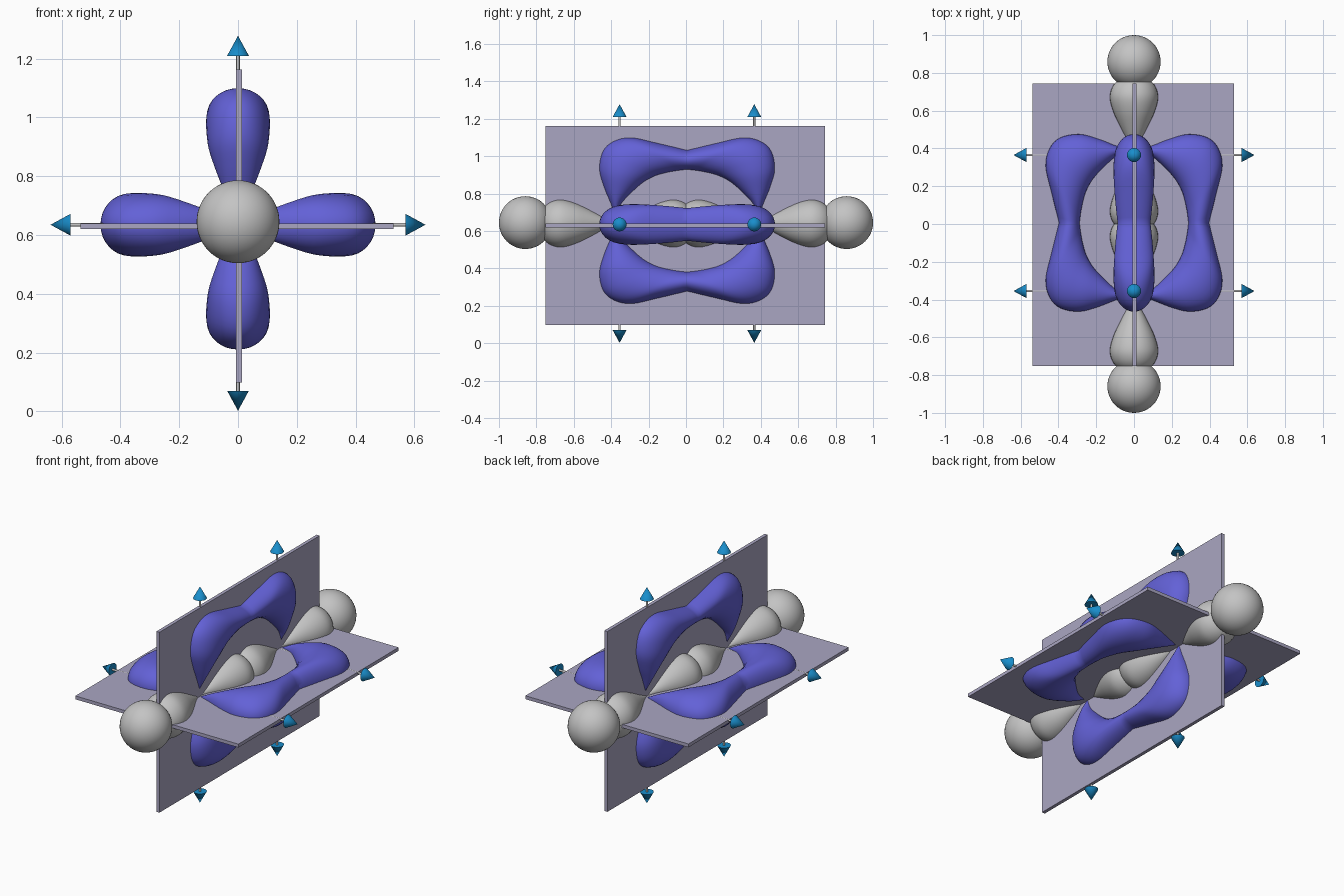
import bpy, bmesh, math
from mathutils import Vector, Matrix

if "Cube" in bpy.data.objects:
    bpy.data.objects.remove(bpy.data.objects["Cube"])

CZ, CY = 0.635, 0.36          # axis height, atom offset along y


def material(name, rgb):
    m = bpy.data.materials.new(name)
    m.diffuse_color = (*rgb, 1)
    m.use_nodes = True
    m.node_tree.nodes["Principled BSDF"].inputs["Base Color"].default_value = m.diffuse_color
    return m


BLUE = material("violet blue", (0.125, 0.12, 0.68))
GREY = material("light grey", (0.55, 0.55, 0.55))
LILAC = material("lilac", (0.40, 0.38, 0.54))
CYAN = material("arrow blue", (0.01, 0.27, 0.60))


def finish(name, bm, mat, angle=30):
    bmesh.ops.recalc_face_normals(bm, faces=bm.faces)
    me = bpy.data.meshes.new(name)
    bm.to_mesh(me)
    bm.free()
    ob = bpy.data.objects.new(name, me)
    bpy.context.collection.objects.link(ob)
    me.materials.append(mat)
    if angle:
        bpy.ops.object.select_all(action='DESELECT')
        ob.select_set(True)
        bpy.context.view_layer.objects.active = ob
        bpy.ops.object.shade_smooth_by_angle(angle=math.radians(angle))
    return ob


def loft(rings):
    """Closed skin through rings of points."""
    bm = bmesh.new()
    rows = [[bm.verts.new(p) for p in ring] for ring in rings]
    n = len(rows[0])
    for a, b in zip(rows, rows[1:]):
        for i in range(n):
            j = (i + 1) % n
            bm.faces.new((a[i], a[j], b[j], b[i]))
    bm.faces.new(rows[0])
    bm.faces.new(rows[-1])
    return bm


def smooth_rows(rows, steps=4):
    """Catmull-Rom interpolation of rows of numbers."""
    out = []
    for k in range(len(rows) - 1):
        p = [rows[max(k - 1, 0)], rows[k], rows[k + 1], rows[min(k + 2, len(rows) - 1)]]
        for s in range(steps):
            t = s / steps
            out.append([0.5 * (2 * b + (c - a) * t + (2 * a - 5 * b + 4 * c - d) * t * t
                               + (3 * b - a - 3 * c + d) * t ** 3) for a, b, c, d in zip(*p)])
    return out + [list(rows[-1])]


# Pi cloud sections: outer y, outer r, inner y, inner r, half width
SECTIONS = [
    (.383, .02, .377, .02, .006), (.41, .10, .355, .09, .045), (.445, .19, .30, .155, .075),
    (.47, .29, .235, .215, .10), (.452, .39, .17, .252, .108), (.395, .447, .11, .27, .108),
    (.30, .468, .06, .28, .104), (.16, .437, .025, .285, .097), (0, .397, 0, .288, .087)]


def pi_cloud(name, angle, reach, cz):
    half = smooth_rows(SECTIONS)
    full = half + [[-a, b, -c, d, w] for a, b, c, d, w in half[-2::-1]]
    turn = Matrix.Translation((0, 0.006, cz)) @ Matrix.Rotation(angle, 4, 'Y')
    rings = []
    for oy, orad, iy, irad, w in full:
        ring = []
        for i in range(32):
            t = math.tau * i / 32
            k = (1 + math.cos(t)) / 2
            ring.append(turn @ Vector((w * math.sin(t), iy + (oy - iy) * k,
                                       reach * (irad + (orad - irad) * k))))
        rings.append(ring)
    finish(name, loft(rings), BLUE, 28)


pi_cloud("pi_cloud_top", 0, 0.95, 0.655)
pi_cloud("pi_cloud_right", math.pi / 2, 1, CZ)
pi_cloud("pi_cloud_bottom", math.pi, 0.95, 0.655)
pi_cloud("pi_cloud_left", -math.pi / 2, 1, CZ)

# Teardrop profile: distance from the atom, radius
DROP = smooth_rows([(0, .004), (.06, .028), (.14, .07), (.22, .108), (.29, .127), (.34, .121),
                    (.38, .097), (.41, .055), (.42, .004)])


def teardrop(name, y0, direction):
    rings = [[(r * math.cos(math.tau * i / 32), y0 + direction * d,
               0.64 + r * math.sin(math.tau * i / 32)) for i in range(32)] for d, r in DROP]
    finish(name, loft(rings), GREY, 40)


def cone(bm, r1, r2, start, axis, length):
    rot = Vector((0, 0, 1)).rotation_difference(axis).to_matrix().to_4x4()
    mat = Matrix.Translation(start + axis * length / 2) @ rot
    bmesh.ops.create_cone(bm, cap_ends=True, segments=24, radius1=r1, radius2=r2,
                          depth=length, matrix=mat)


for side, label in ((-1, "front"), (1, "back")):
    # Overlapping bond lobes and end atoms
    teardrop(f"outer_lobe_{label}", side * 0.37, side)
    teardrop(f"inner_lobe_{label}", side * 0.37, -side)
    bm = bmesh.new()
    bmesh.ops.create_uvsphere(bm, u_segments=48, v_segments=24, radius=0.141,
                              matrix=Matrix.Translation((0, side * 0.859, 0.645)))
    finish(f"end_atom_{label}", bm, GREY, 60)
    # Axis arrows in four directions
    for axis, word in (((1, 0, 0), "right"), ((-1, 0, 0), "left"),
                       ((0, 0, 1), "up"), ((0, 0, -1), "down")):
        axis = Vector(axis)
        centre = Vector((0, side * CY + 0.005, CZ if axis.x else 0.64))
        bm = bmesh.new()
        cone(bm, 0.006, 0.006, centre, axis, 0.58)
        finish(f"arrow_stem_{word}_{label}", bm, GREY)
        bm = bmesh.new()
        cone(bm, 0.037, 0.0, centre + axis * 0.57, axis, 0.068)
        finish(f"arrow_head_{word}_{label}", bm, CYAN, 40)


# Crossing symmetry planes
def plate(name, centre, size):
    bm = bmesh.new()
    bmesh.ops.create_cube(bm, size=1, matrix=Matrix.Translation(centre) @ Matrix.Diagonal((*size, 1)))
    finish(name, bm, LILAC, 0)


plate("vertical_plane", (0.003, -0.004, 0.63), (0.02, 1.495, 1.065))
plate("horizontal_plane", (-0.004, -0.004, 0.63), (1.065, 1.495, 0.02))
